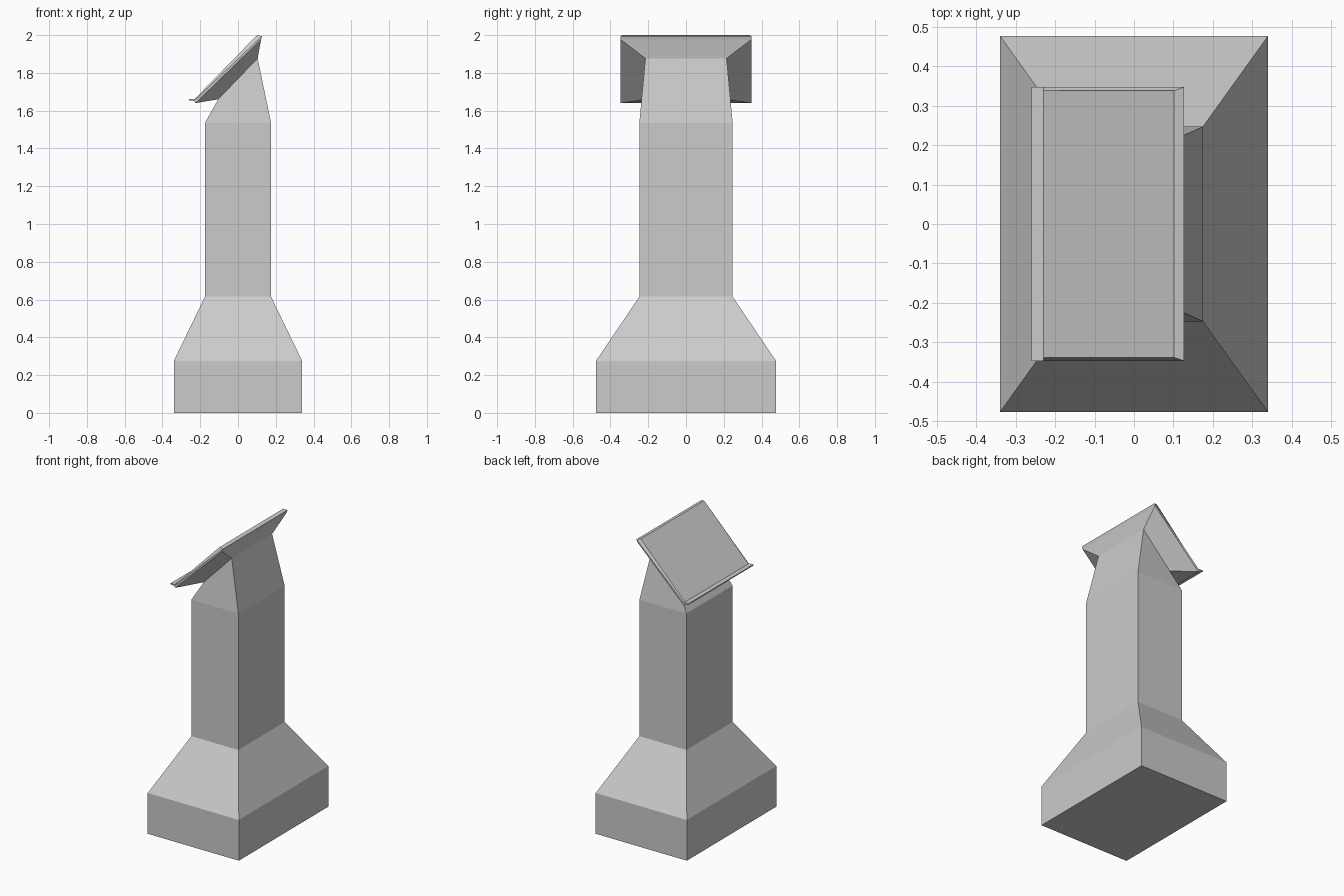
import bpy, bmesh

if "Cube" in bpy.data.objects:
    bpy.data.objects.remove(bpy.data.objects["Cube"])


def loft(name, rings, cap_start=True, cap_end=True):
    """Skin four-sided rings given as (left x, left z, right x, right z, half depth)."""
    bm = bmesh.new()
    loops = []
    for x0, z0, x1, z1, y in rings:
        corners = [(x0, -y, z0), (x1, -y, z1), (x1, y, z1), (x0, y, z0)]
        loops.append([bm.verts.new(c) for c in corners])
    for low, high in zip(loops, loops[1:]):
        for i in range(4):
            j = (i + 1) % 4
            bm.faces.new((low[i], low[j], high[j], high[i]))
    if cap_start:
        bm.faces.new(loops[0][::-1])
    if cap_end:
        bm.faces.new(loops[-1])
    bmesh.ops.recalc_face_normals(bm, faces=bm.faces)
    mesh = bpy.data.meshes.new(name)
    bm.to_mesh(mesh)
    bm.free()
    obj = bpy.data.objects.new(name, mesh)
    bpy.context.collection.objects.link(obj)
    return obj


neck = (-0.105, 1.66, 0.104, 1.877, 0.215)

# Plinth, flared foot, column and slanted neck
loft("pedestal", [
    (-0.34, 0, 0.34, 0, 0.477),
    (-0.34, 0.275, 0.34, 0.275, 0.477),
    (-0.175, 0.615, 0.175, 0.615, 0.247),
    (-0.175, 1.535, 0.175, 1.535, 0.247),
    neck,
], cap_end=False)

# Tilted reading desk flaring out of the neck, with a bevelled rim
loft("desk_top", [
    neck,
    (-0.225, 1.64, 0.122, 1.977, 0.346),
    (-0.234, 1.651, 0.127, 1.994, 0.347),
    (-0.23, 1.661, 0.101, 2.0, 0.338),
], cap_start=False)

# Thin ledge along the low edge that stops papers sliding off
loft("desk_ledge", [
    (-0.26, 1.655, -0.229, 1.651, 0.347),
    (-0.26, 1.662, -0.229, 1.662, 0.347),
])
